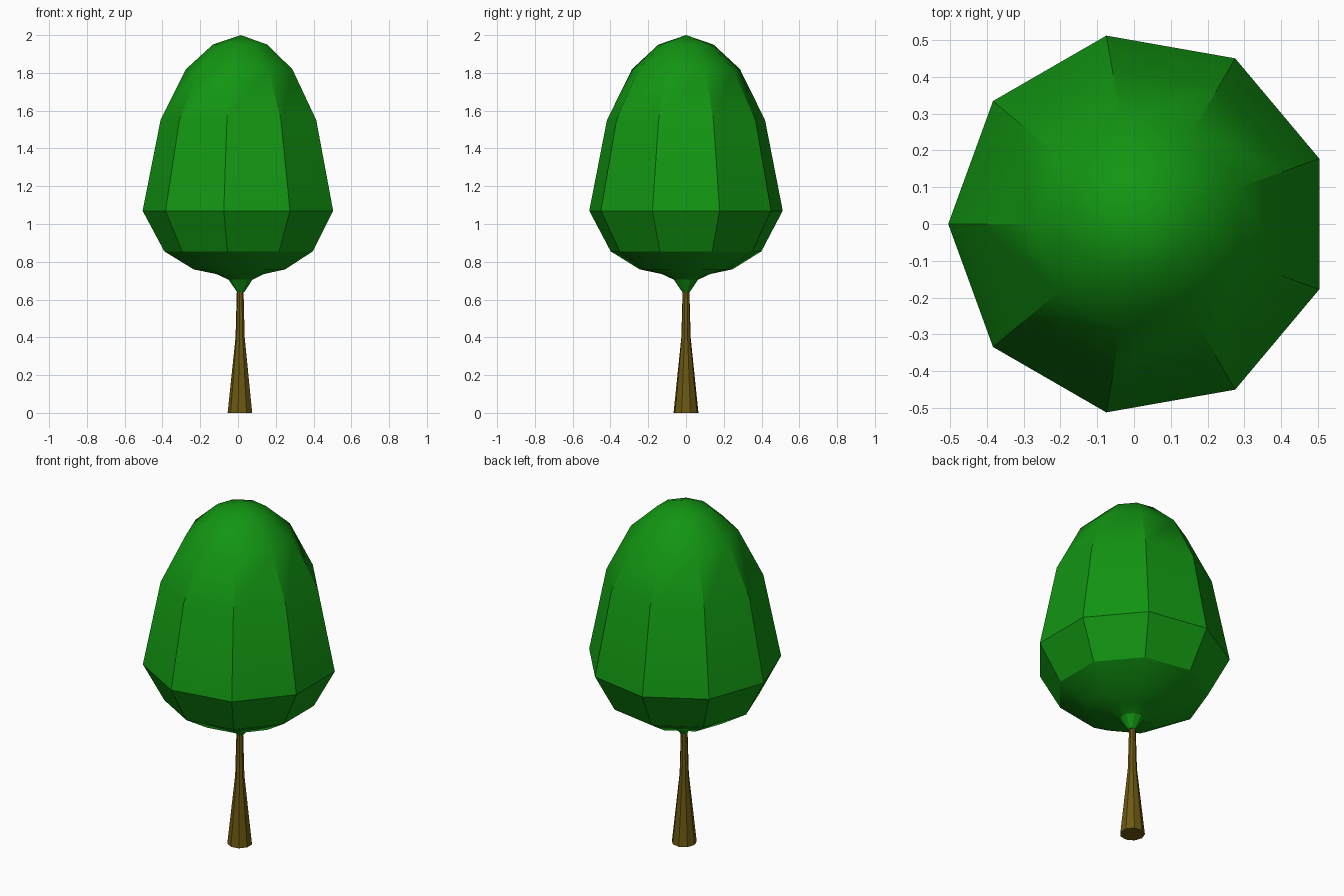
import bpy
import math

cube = bpy.data.objects.get("Cube")
if cube:
    bpy.data.objects.remove(cube, do_unlink=True)

SIDES = 9


def material(name, rgb):
    mat = bpy.data.materials.new(name)
    mat.use_nodes = True
    color = (*rgb, 1.0)
    mat.diffuse_color = color
    mat.node_tree.nodes["Principled BSDF"].inputs["Base Color"].default_value = color
    return mat


def lathe(name, profile, center_x, mat):
    """Revolve (radius, height) points; a zero radius becomes a single tip."""
    verts, rings, faces = [], [], []
    for radius, z in profile:
        count = SIDES if radius else 1
        rings.append([len(verts) + i for i in range(count)])
        for i in range(count):
            a = math.pi + math.tau * i / SIDES
            verts.append((center_x + radius * math.cos(a), radius * math.sin(a), z))
    for low, high in zip(rings, rings[1:]):
        for i in range(SIDES):
            j = (i + 1) % SIDES
            if len(high) == 1:
                faces.append((low[i], low[j], high[0]))
            else:
                faces.append((low[i], low[j], high[j], high[i]))
    faces.append(rings[0][::-1])
    if len(rings[-1]) > 1:
        faces.append(rings[-1])
    mesh = bpy.data.meshes.new(name)
    mesh.from_pydata(verts, [], faces)
    mesh.materials.append(mat)
    obj = bpy.data.objects.new(name, mesh)
    bpy.context.collection.objects.link(obj)
    bpy.ops.object.select_all(action="DESELECT")
    obj.select_set(True)
    bpy.context.view_layer.objects.active = obj
    bpy.ops.object.shade_smooth_by_angle(angle=math.radians(29))
    return obj


leaf_green = material("leaf green", (0.006, 0.30, 0.006))
bark_brown = material("bark brown", (0.15, 0.10, 0.006))

# Trunk: flared foot and slim neck
lathe("trunk", [(0.067, 0), (0.025, 0.4), (0.018, 0.66)], 0.012, bark_brown)

# Crown: egg shape with a small funnel where it meets the trunk
lathe("crown", [(0.02, 0.64), (0.065, 0.705), (0.13, 0.735), (0.25, 0.76),
                (0.405, 0.855), (0.52, 1.07), (0.425, 1.55), (0.29, 1.82),
                (0.148, 1.95), (0, 2)], 0.015, leaf_green)
